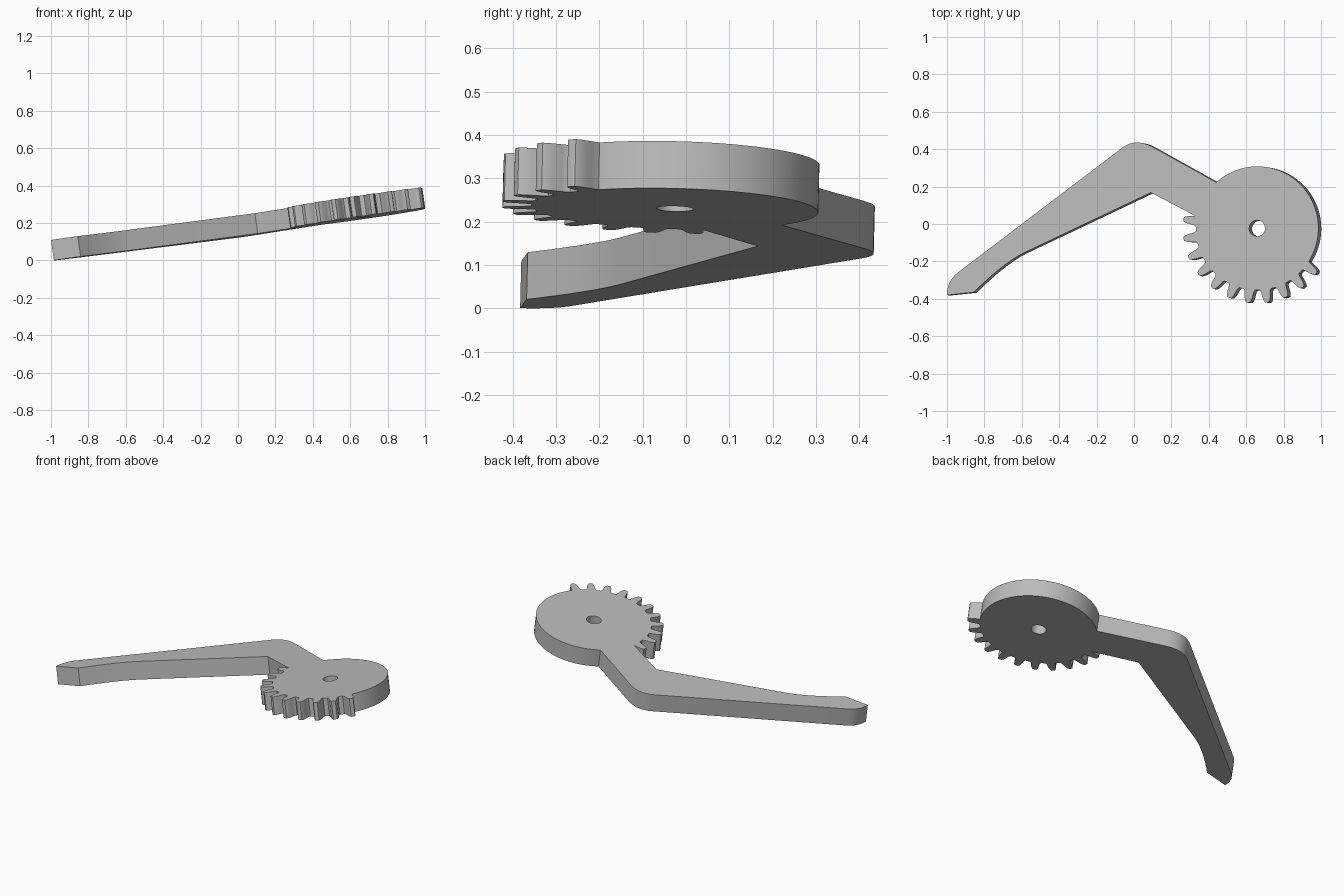
import bpy, bmesh
from math import sin, cos, radians
from mathutils import Vector, Matrix

cube = bpy.data.objects.get("Cube")
if cube:
    bpy.data.objects.remove(cube, do_unlink=True)

# Tilted plane of the plate's upper face: z = HEIGHT + SLOPE_X * x + SLOPE_Y * y
HEIGHT, SLOPE_X, SLOPE_Y = 0.243, 0.1436, -0.025
THICKNESS = 0.11
normal = Vector((-SLOPE_X, -SLOPE_Y, 1)).normalized()
axis_x = Vector((1, 0, SLOPE_X)).normalized()
axis_y = normal.cross(axis_x)


def on_plane(x, y):
    return Vector((x, y, HEIGHT + SLOPE_X * x + SLOPE_Y * y))


hub = on_plane(0.658, -0.023)
ROOT, TIP, PITCH, TEETH = 0.331, 0.401, 15, 11
FIRST = 173


def polar(radius, degrees):
    a = radians(degrees)
    return hub + radius * (cos(a) * axis_x + sin(a) * axis_y)


def smooth_corner(p0, p1, p2, steps=8):
    """Quadratic curve from p0 to p2 pulled towards p1."""
    result = []
    for i in range(steps + 1):
        t = i / steps
        result.append(tuple((1 - t) ** 2 * a + 2 * t * (1 - t) * b + t * t * c
                            for a, b, c in zip(p0, p1, p2)))
    return result


# Bent arm, clockwise from the inner elbow to where it joins the disc
arm = [(0.09, 0.168)]
arm += smooth_corner((-0.59, -0.155), (-0.70, -0.21), (-0.857, -0.365))
arm += smooth_corner((-1.0, -0.38), (-1.0, -0.305), (-0.945, -0.262))
arm += smooth_corner((-0.06, 0.41), (0.01, 0.46), (0.098, 0.413))
outline = [on_plane(*p) for p in arm]

# Plain rim of the disc, from the arm round to the last tooth
last = FIRST + PITCH * (TEETH - 1) - 360
start, stop, steps = 132, last + 4.8, 64
outline += [polar(ROOT, start + (stop - start) * i / steps) for i in range(steps + 1)]

# Teeth, back towards the arm
flank = [(ROOT + 0.01, 4.2), (0.352, 3.8), (0.372, 3.25), (0.39, 2.4), (TIP - 0.002, 1.6)]
for k in range(TEETH):
    centre = last - k * PITCH
    outline += [polar(r, centre + w) for r, w in flank]
    outline.append(polar(TIP, centre))
    outline += [polar(r, centre - w) for r, w in reversed(flank)]
    if k < TEETH - 1:
        outline += [polar(ROOT, centre - PITCH / 2 + d) for d in (2.2, 0, -2.2)]

hole = [polar(0.043, i * 360 / 32) for i in range(32)]

# Fill the outline around the axle hole, then extrude to thickness
bm = bmesh.new()
edges = []
for loop in (outline, hole):
    verts = [bm.verts.new(p) for p in loop]
    edges += [bm.edges.new((v, verts[i - 1])) for i, v in enumerate(verts)]
bmesh.ops.triangle_fill(bm, edges=edges, use_beauty=True, normal=normal)
extruded = bmesh.ops.extrude_face_region(bm, geom=bm.faces[:], use_keep_orig=True)
moved = [g for g in extruded["geom"] if isinstance(g, bmesh.types.BMVert)]
bmesh.ops.translate(bm, verts=moved, vec=-THICKNESS * normal)
bmesh.ops.recalc_face_normals(bm, faces=bm.faces[:])

# Rest the lowest corner on the ground
lowest = min(v.co.z for v in bm.verts)
bmesh.ops.translate(bm, verts=bm.verts[:], vec=(0, 0, -lowest))

mesh = bpy.data.meshes.new("toothed_lever")
bm.to_mesh(mesh)
bm.free()
lever = bpy.data.objects.new("toothed_lever", mesh)
bpy.context.collection.objects.link(lever)

# Plain grey finish
grey = bpy.data.materials.new("light_grey")
grey.use_nodes = True
colour = (0.5, 0.5, 0.5, 1)
grey.diffuse_color = colour
grey.node_tree.nodes["Principled BSDF"].inputs["Base Color"].default_value = colour
mesh.materials.append(grey)

bpy.ops.object.select_all(action="DESELECT")
lever.select_set(True)
bpy.context.view_layer.objects.active = lever
bpy.ops.object.shade_smooth_by_angle(angle=radians(30))
